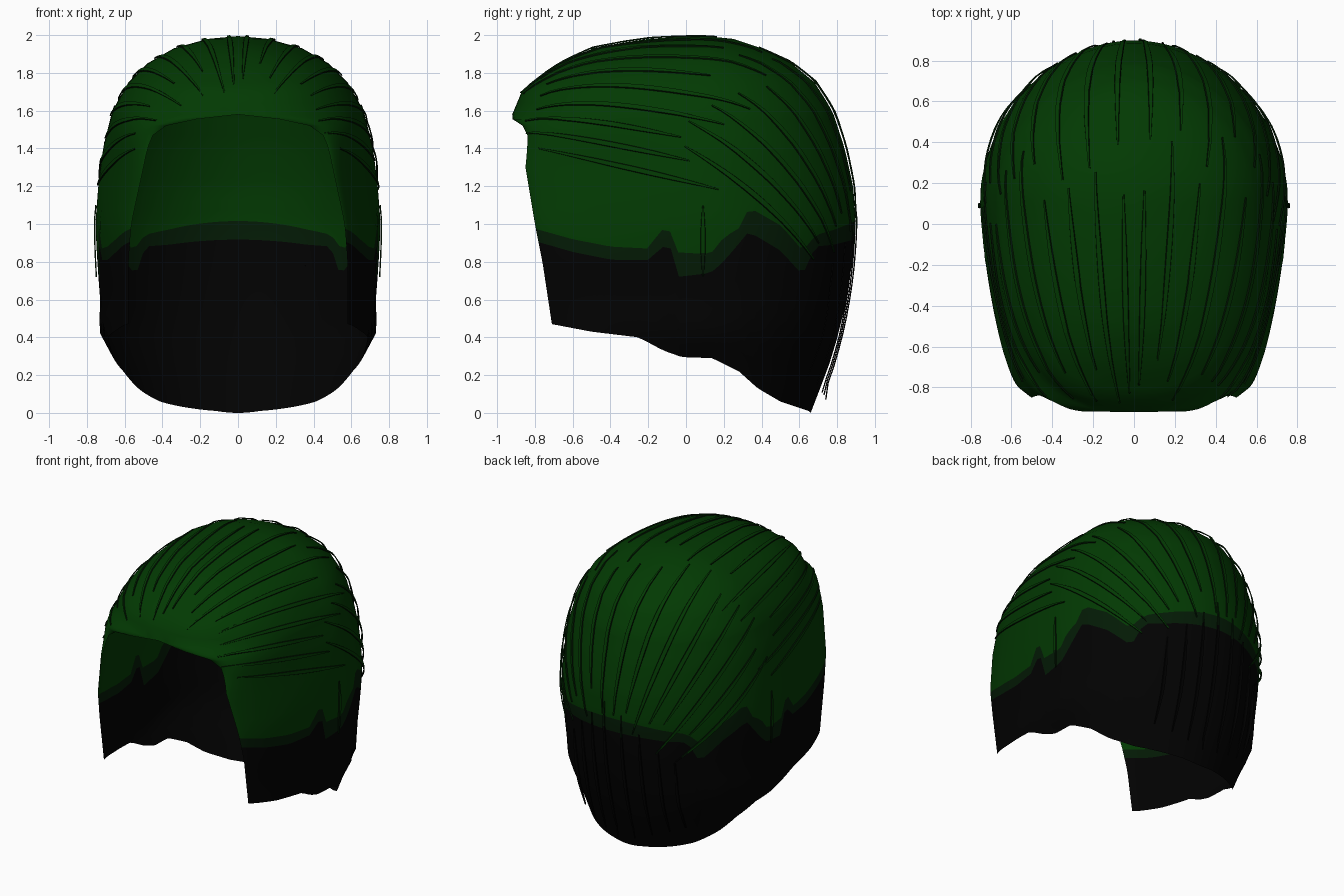
import bpy, bmesh, math, random
from mathutils import Vector
from mathutils.bvhtree import BVHTree

if "Cube" in bpy.data.objects:
    bpy.data.objects.remove(bpy.data.objects["Cube"])

random.seed(4)
N = 56          # columns on each side, counted from the back centre to the face opening
YC = 0.1        # depth of the widest point

# face opening and front outline: height, half opening, front depth, roundness
EDGE = [(0, .58, -.66, 1.4), (.47, .58, -.71, 1.4), (.8, .58, -.76, 1.4), (1.0, .565, -.80, 1.4),
        (1.3, .50, -.85, 1.35), (1.4, .48, -.84, 1.25), (1.47, .45, -.84, 1.1),
        (1.52, .38, -.865, .98), (1.555, .22, -.918, .88), (1.58, 0, -.92, .76), (1.7, 0, -.87, .76),
        (1.8, 0, -.74, .78), (1.86, 0, -.65, .82), (1.94, 0, -.47, .95), (1.98, 0, -.2, 1),
        (2.0, 0, .1, 1)]
# body outline: height, half width, back depth
BODY = [(0, .56, .66), (.13, .60, .71), (.29, .66, .77), (.43, .735, .81), (.6, .73, .85),
        (.8, .745, .88), (1.0, .755, .90), (1.2, .74, .885), (1.4, .715, .84), (1.6, .665, .775),
        (1.75, .58, .68), (1.85, .48, .56), (1.93, .34, .40), (1.98, .16, .25), (1.995, 0, .1)]
# hem height by depth
HEM = [(-.71, .47), (-.5, .43), (-.25, .40), (-.12, .33), (-.02, .295), (.14, .29), (.28, .22),
       (.38, .13), (.5, .06), (.65, .01), (.66, 0)]
# colour borders by depth: depth, upper border, lower border
BAND = [(-.8, .98, .91), (-.6, .92, .85), (-.4, .88, .81), (-.2, .87, .81), (-.13, .97, .88),
        (-.08, .96, .87), (-.05, .85, .72), (.13, .84, .74), (.2, .93, .80), (.3, .99, .92),
        (.33, 1.09, .96), (.5, .99, .86), (.61, .87, .75), (.655, .89, .76), (.68, .94, .88),
        (.78, .97, .89), (.9, 1.02, .92)]


def sample(table, t):
    """Linear lookup in a small profile table."""
    if t <= table[0][0]:
        return table[0][1:]
    for a, b in zip(table, table[1:]):
        if t <= b[0]:
            k = (t - a[0]) / (b[0] - a[0])
            return tuple(p + (q - p) * k for p, q in zip(a[1:], b[1:]))
    return table[-1][1:]


def point(col, z):
    """Shell point: col 0 is the back centre, +-N the face opening."""
    xo, yo, e = sample(EDGE, z)
    w, yb = sample(BODY, z)
    s, side = abs(col) / N, (1 if col >= 0 else -1)
    if s < .48:                       # rounded back
        a = s / .48 * math.pi / 2
        x, y = w * math.sin(a) ** 1.06, YC + (yb - YC) * math.cos(a)
    else:                             # sides, running forward to the opening
        a = (1 - s) / .52 * math.pi / 2
        x = xo + (w - xo) * max(0, math.sin(a)) ** e
        y = YC - (YC - yo) * max(0, math.cos(a)) ** e
    return Vector((side * x, y, z))


def column_heights(col):
    top, low = sample(BAND, point(col, .9).y)
    hem = .3
    for _ in range(12):
        hem = (hem + sample(HEM, point(col, hem).y)[0]) / 2
    rows = [hem + (low - hem) * i / 7 for i in range(7)] + [low]
    rows += [top + (1.3 - top) * i / 5 for i in range(5)]
    rows += [1.3, 1.36, 1.42, 1.47, 1.52, 1.555, 1.58, 1.64, 1.7, 1.75, 1.8, 1.85, 1.895,
             1.93, 1.96, 1.98, 1.99, 1.995]
    return rows


def material(name, rgb):
    m = bpy.data.materials.new(name)
    m.diffuse_color = (*rgb, 1)
    m.use_nodes = True
    m.node_tree.nodes["Principled BSDF"].inputs["Base Color"].default_value = m.diffuse_color
    return m


MATS = [material("deep green", (.0008, .0420, .0008)),
        material("dark green", (.0010, .0105, .0016)),
        material("soft black", (.0005, .0005, .0005)),
        material("strand shade", (.0004, .0080, .0006))]


def finish(bm, name):
    mesh = bpy.data.meshes.new(name)
    bm.to_mesh(mesh)
    bm.free()
    for m in MATS:
        mesh.materials.append(m)
    bpy.context.collection.objects.link(bpy.data.objects.new(name, mesh))


# hair shell, rows follow the hem and the colour borders
bm = bmesh.new()
grid = [[bm.verts.new(point(c, z)) for z in column_heights(c)] for c in range(-N, N + 1)]
for left, right in zip(grid, grid[1:]):
    for r in range(len(left) - 1):
        f = bm.faces.new((left[r], left[r + 1], right[r + 1], right[r]))
        f.material_index = 2 if r < 7 else 1 if r == 7 else 0
        f.smooth = True
bmesh.ops.remove_doubles(bm, verts=bm.verts, dist=.0005)
bmesh.ops.recalc_face_normals(bm, faces=bm.faces)
tree = BVHTree.FromBMesh(bm)
if tree.ray_cast(Vector((0, 0, 1)), Vector((0, 0, 1)))[1].z < 0:
    bmesh.ops.reverse_faces(bm, faces=bm.faces)
finish(bm, "hair_shell")


def ribbon(bm, pts, outs, width, drop=0):
    """Flat tapered lock: coloured top by height, shaded thin sides."""
    rows = []
    n = len(pts) - 1
    for i, (p, o) in enumerate(zip(pts, outs)):
        t = (pts[min(i + 1, n)] - pts[max(i - 1, 0)]).normalized()
        half = t.cross(o).normalized() * width / 2 * (.25 + .75 * math.sin(math.pi * i / n))
        rows.append([bm.verts.new(q) for q in
                     (p - half * 1.25 - o * .007, p - half, p + half, p + half * 1.25 - o * .007)])
    for a, b in zip(rows, rows[1:]):
        mid = (a[1].co + b[2].co) / 2
        top, low = sample(BAND, mid.y)
        tone = 0 if mid.z > top - drop else 1 if mid.z > low - drop else 2
        for k in range(3):
            f = bm.faces.new((a[k], b[k], b[k + 1], a[k + 1]))
            f.material_index = tone if k == 1 or tone == 2 else 3


def combed(bm, phi, start, end, lift, tilt, origin, width, drop, steps=20):
    """Lock along a meridian around a tilted front-to-back axis."""
    front = Vector((0, -math.cos(tilt), math.sin(tilt)))
    up = Vector((0, math.sin(tilt), math.cos(tilt)))
    pts, outs = [], []
    for i in range(steps + 1):
        k = i / steps
        psi = start + (end - start) * k
        out = up * math.cos(phi) + Vector((math.sin(phi), 0, 0))
        d = front * math.cos(psi) + out * math.sin(psi)
        hit, nor = tree.ray_cast(origin, d)[:2]
        if hit is not None:
            nor = nor if nor.dot(d) > 0 else -nor
            pts.append(hit + nor * (.0085 + lift * math.sin(math.pi * k)))
            outs.append(nor)
    if len(pts) > 3:
        ribbon(bm, pts, outs, width, drop)


def combed_set(name, angles, start, end, lift, tilt, origin, width, drop=0):
    bm = bmesh.new()
    for i, a in enumerate(angles):
        for side in (-1, 1):
            s, e = start + random.uniform(-.1, .2), end + random.uniform(-.35, .1)
            combed(bm, side * a, s, e, lift, tilt, Vector(origin), width, drop * (i % 2))
    finish(bm, name)


def hanging_set(name, roots, lift):
    """Locks falling straight down; roots: sideways ray start, direction, top, tip height."""
    bm = bmesh.new()
    for start, d, top, tip in roots:
        d, pts, outs = Vector(d), [], []
        for i in range(13):
            k = i / 12
            z = top + (tip - top) * k
            hit = tree.ray_cast(Vector((*start, max(z, .12))), d)[0]
            if hit is not None:
                pts.append(Vector((hit.x, hit.y, z)) + d * (.0085 + lift * k))
                outs.append(d)
        if len(pts) > 3:
            ribbon(bm, pts, outs, .022)
    finish(bm, name)


# combed-back locks on the crown, the sides and the back
combed_set("crown_locks", [.06 + .16 * i for i in range(6)], .4, 1.8, .002,
           math.radians(14), (0, 0, 1.15), .024)
combed_set("side_combed_locks", [1.02 + .15 * i for i in range(4)], .42, 1.75, .002,
           math.radians(14), (0, 0, 1.15), .024)
combed_set("back_locks", [.08 + .15 * i for i in range(8)], 1.3, 2.65, .012,
           math.radians(35), (0, 0, 1.0), .026, .12)
# straight locks over the nape and beside the ears
hanging_set("nape_locks", [((x, 0), (0, 1, 0), 1.15 - abs(x), .06 + .35 * abs(x))
                           for x in (-.42, -.33, -.22, -.1, .03, .14, .25, .36)], .03)
hanging_set("side_locks", [((0, .09), (s, 0, 0), 1.1, .72) for s in (-1, 1)], .006)
